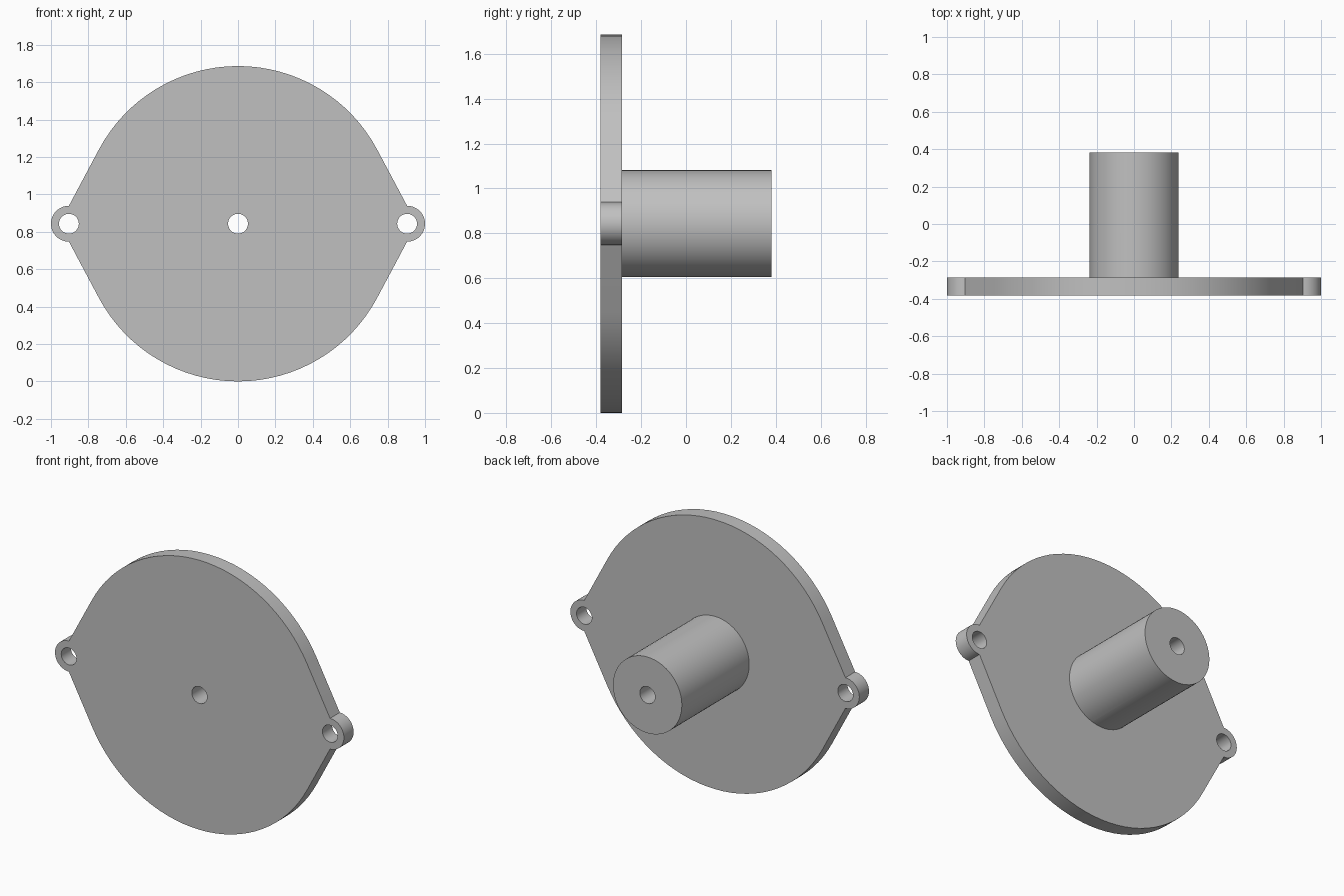
import bpy
import bmesh
from math import acos, atan2, cos, hypot, pi, radians, sin

cube = bpy.data.objects.get("Cube")
if cube:
    bpy.data.objects.remove(cube, do_unlink=True)

R = 0.843                      # disc radius, also the height of its centre
EAR_X, EAR_R = 0.904, 0.096
HOLE_R, BOSS_R = 0.053, 0.238
FRONT, PLATE_BACK, BOSS_BACK = -0.381, -0.285, 0.381

grey = bpy.data.materials.new("plain grey")
grey.use_nodes = True
colour = (0.53, 0.53, 0.53, 1)
grey.diffuse_color = colour
grey.node_tree.nodes["Principled BSDF"].inputs["Base Color"].default_value = colour


def arc(cx, radius, start, end, steps):
    """Points along an arc centred on the mid-height line."""
    angles = [start + (end - start) * i / steps for i in range(steps + 1)]
    return [(cx + radius * cos(a), R + radius * sin(a)) for a in angles]


def prism(name, outline, y0, y1):
    """Extrude a closed x-z outline from y0 to y1."""
    bm = bmesh.new()
    face = bm.faces.new([bm.verts.new((x, y0, z)) for x, z in outline])
    grown = bmesh.ops.extrude_face_region(bm, geom=[face])["geom"]
    moved = [v for v in grown if isinstance(v, bmesh.types.BMVert)]
    bmesh.ops.translate(bm, vec=(0, y1 - y0, 0), verts=moved)
    # the extrusion keeps the first face as the front cap
    bmesh.ops.recalc_face_normals(bm, faces=bm.faces[:])
    mesh = bpy.data.meshes.new(name)
    bm.to_mesh(mesh)
    bm.free()
    mesh.materials.append(grey)
    obj = bpy.data.objects.new(name, mesh)
    bpy.context.collection.objects.link(obj)
    return obj


def cylinder(name, cx, radius, y0, y1, sides):
    return prism(name, arc(cx, radius, 0, 2 * pi, sides)[:-1], y0, y1)


def combine(target, tool, operation):
    """Apply a boolean and discard its tool."""
    bpy.context.view_layer.objects.active = target
    mod = target.modifiers.new(tool.name, 'BOOLEAN')
    mod.operation, mod.solver, mod.object = operation, 'EXACT', tool
    bpy.ops.object.modifier_apply(modifier=mod.name)
    bpy.data.objects.remove(tool, do_unlink=True)


# Plate outline: disc with straight tangents running to the two ears
tangent = atan2(EAR_R, EAR_X) + acos(R / hypot(EAR_X, EAR_R))
outline = (arc(EAR_X, EAR_R, -pi / 2, pi / 2, 24)
           + arc(0, R, tangent, pi - tangent, 32)
           + arc(-EAR_X, EAR_R, pi / 2, 3 * pi / 2, 24)
           + arc(0, R, pi + tangent, 2 * pi - tangent, 32))
flange = prism("flange_with_boss", outline, FRONT, PLATE_BACK)

# Boss on the back of the plate
boss = cylinder("boss", 0, BOSS_R, PLATE_BACK - 0.03, BOSS_BACK, 64)
combine(flange, boss, 'UNION')

# Shaft bore and the two bolt holes
for x in (-EAR_X, 0, EAR_X):
    cutter = cylinder("hole_cutter", x, HOLE_R, FRONT - 0.1, BOSS_BACK + 0.1, 32)
    cutter.hide_render = True
    combine(flange, cutter, 'DIFFERENCE')

bpy.ops.object.select_all(action='DESELECT')
flange.select_set(True)
bpy.context.view_layer.objects.active = flange
bpy.ops.object.shade_smooth_by_angle(angle=radians(30))
